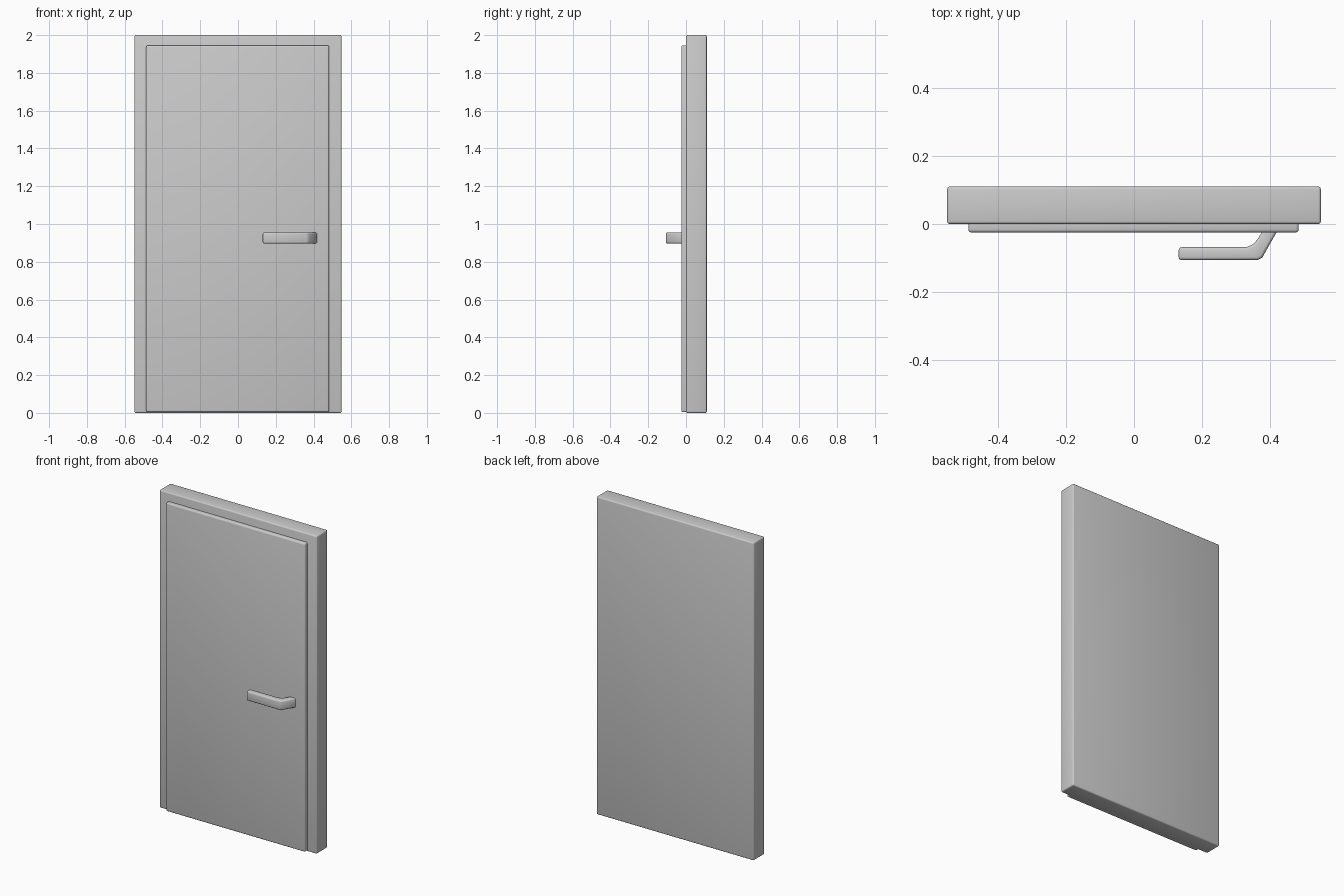
import bpy, bmesh

if "Cube" in bpy.data.objects:
    bpy.data.objects.remove(bpy.data.objects["Cube"])


def finish(obj, width, segments):
    # Rounded edges with smooth shading
    bev = obj.modifiers.new("rounded_edges", 'BEVEL')
    bev.width = width
    bev.segments = segments
    bev.limit_method = 'ANGLE'
    bev.angle_limit = 0.6
    for p in obj.data.polygons:
        p.use_smooth = True


def prism(name, outline, z0, z1, width, segments=3):
    # Extrude a plan (x, y) outline from z0 up to z1
    bm = bmesh.new()
    base = bm.faces.new([bm.verts.new((x, y, z0)) for x, y in outline])
    top = bmesh.ops.extrude_face_region(bm, geom=[base])
    verts = [v for v in top["geom"] if isinstance(v, bmesh.types.BMVert)]
    bmesh.ops.translate(bm, verts=verts, vec=(0, 0, z1 - z0))
    bmesh.ops.recalc_face_normals(bm, faces=bm.faces)
    mesh = bpy.data.meshes.new(name)
    bm.to_mesh(mesh)
    bm.free()
    obj = bpy.data.objects.new(name, mesh)
    bpy.context.collection.objects.link(obj)
    finish(obj, width, segments)
    return obj


def slab(name, x0, x1, y0, y1, z0, z1, width):
    return prism(name, [(x0, y0), (x1, y0), (x1, y1), (x0, y1)], z0, z1, width)


# Solid frame block behind the door
slab("door_frame", -0.548, 0.548, 0.0, 0.11, 0.0, 2.0, 0.008)

# Door leaf, standing proud of the frame and sunk slightly into it
slab("door_leaf", -0.486, 0.483, -0.025, 0.02, 0.004, 1.945, 0.009)

# Lever handle: bent bar seen in plan, its root buried in the leaf
handle = [(0.131, -0.106), (0.362, -0.106), (0.376, -0.099), (0.426, -0.01),
          (0.384, -0.01), (0.362, -0.045), (0.35, -0.059), (0.33, -0.068),
          (0.131, -0.068)]
prism("lever_handle", handle, 0.896, 0.956, 0.009)
